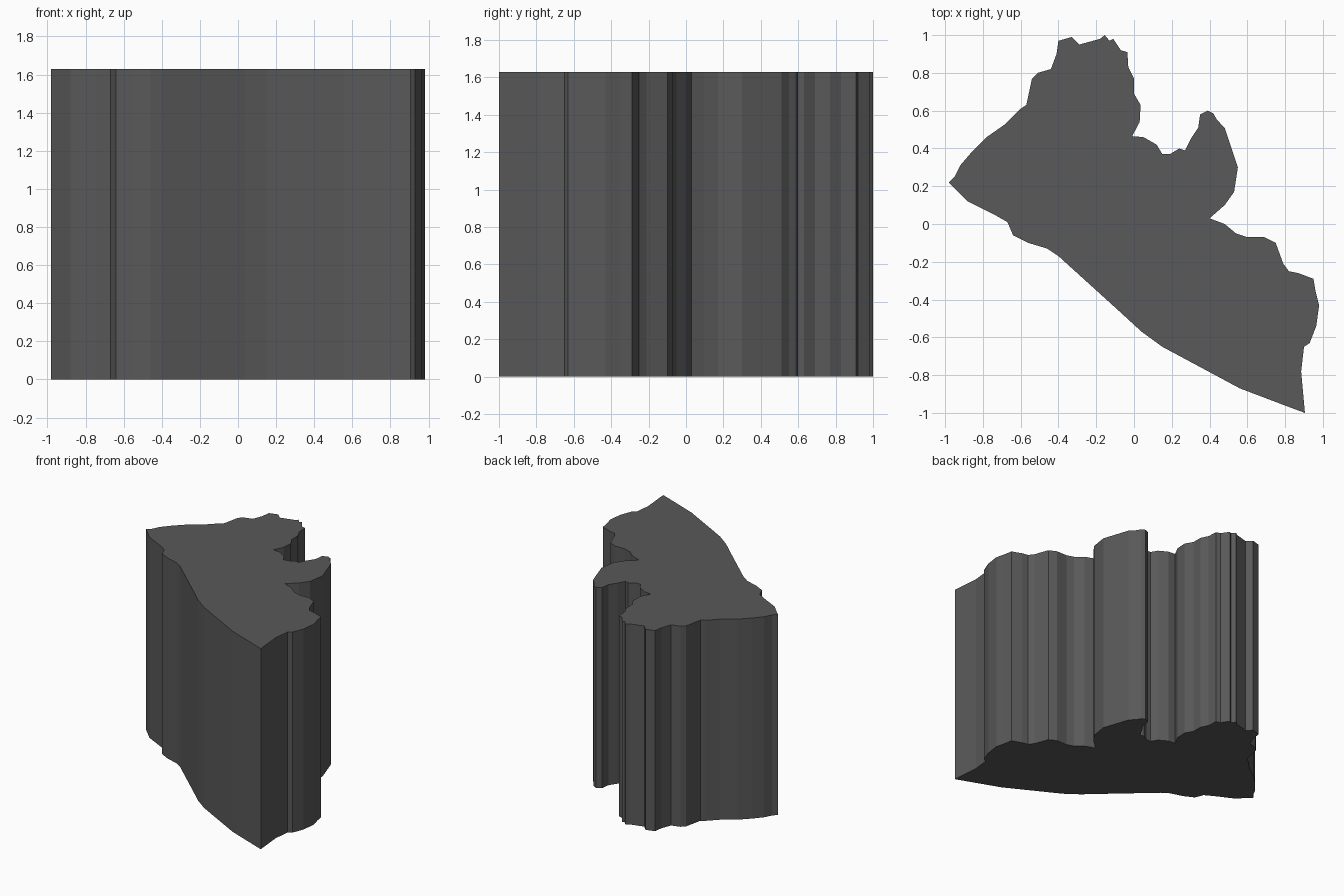
import bpy, bmesh

HEIGHT = 1.63

# Outline of the block seen from above, clockwise from the left tip
outline = [
    (-.98, .22), (-.95, .25), (-.92, .31), (-.86, .38), (-.78, .46), (-.68, .53),
    (-.60, .61), (-.57, .63), (-.54, .77), (-.51, .80), (-.44, .82), (-.41, .90),
    (-.40, .97), (-.33, .99), (-.29, .95), (-.18, .98), (-.155, 1.0), (-.13, .97),
    (-.11, .98), (-.07, .92), (-.035, .91), (-.03, .83), (0, .77), (0, .69),
    (.035, .63), (.03, .54), (-.01, .465), (.05, .46), (.12, .42), (.15, .37),
    (.19, .37), (.24, .40), (.27, .39), (.30, .45), (.34, .51), (.35, .58),
    (.39, .60), (.42, .585), (.44, .55), (.48, .51), (.55, .30), (.53, .17),
    (.48, .10), (.40, .03), (.48, 0), (.54, -.05), (.60, -.07), (.69, -.07),
    (.75, -.10), (.79, -.21), (.82, -.25), (.87, -.26), (.95, -.29), (.96, -.35),
    (.98, -.43), (.965, -.54), (.93, -.63), (.90, -.65), (.885, -.78), (.905, -1.0),
    (.85, -.98), (.56, -.87), (.15, -.65), (.04, -.57), (-.08, -.46), (-.40, -.17),
    (-.46, -.13), (-.56, -.10), (-.64, -.06), (-.67, .01), (-.74, .05), (-.88, .12),
]

# Extrude the outline straight up into a flat-sided block
bm = bmesh.new()
base = bm.faces.new([bm.verts.new((x, y, 0)) for x, y in outline])
ext = bmesh.ops.extrude_face_region(bm, geom=[base], use_keep_orig=True)
top = [v for v in ext["geom"] if isinstance(v, bmesh.types.BMVert)]
bmesh.ops.translate(bm, verts=top, vec=(0, 0, HEIGHT))
bmesh.ops.recalc_face_normals(bm, faces=bm.faces[:])
mesh = bpy.data.meshes.new("region_block")
bm.to_mesh(mesh)
bm.free()
block = bpy.data.objects.new("region_block", mesh)
bpy.context.collection.objects.link(block)

# Dark grey surface
mat = bpy.data.materials.new("dark_grey")
mat.diffuse_color = (.1, .1, .1, 1)
mesh.materials.append(mat)
